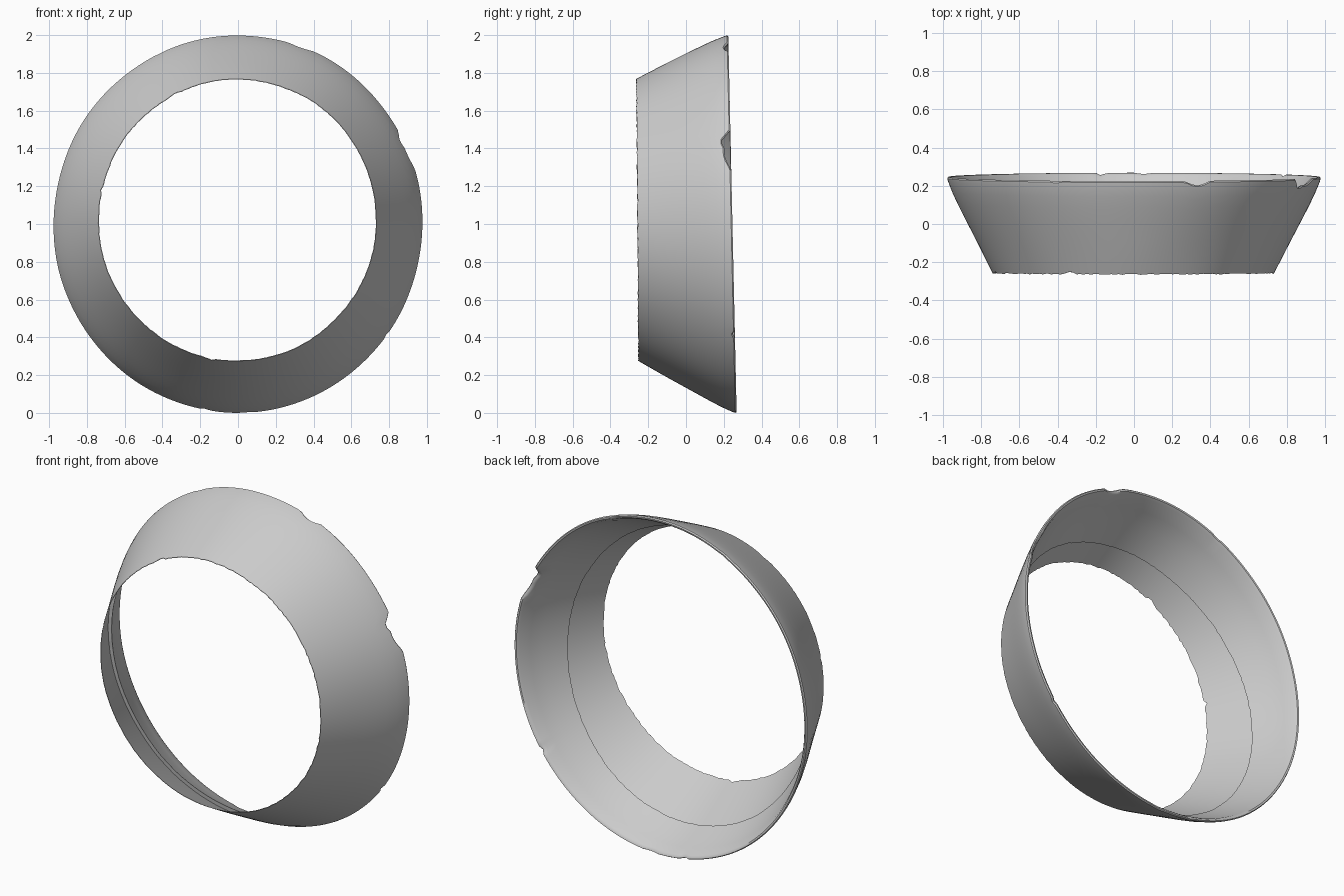
import bpy, bmesh, math, random
from mathutils import noise, Vector

if "Cube" in bpy.data.objects:
    bpy.data.objects.remove(bpy.data.objects["Cube"])

random.seed(3)
N = 240                                  # segments around the ring

clay = bpy.data.materials.new("plain_grey")
clay.diffuse_color = (0.6, 0.6, 0.6, 1)
clay.use_nodes = True
clay.node_tree.nodes["Principled BSDF"].inputs["Base Color"].default_value = clay.diffuse_color

# chips in the back rim: angle in degrees, half width, depth
CHIPS = [(23, 6, 0.035), (27, 2.5, 0.025), (70, 4, 0.022), (-36, 1.5, 0.012),
         (-100, 1.2, 0.015), (-87, 3, 0.006), (115, 2, 0.005)]
# chips in the front edge
NICKS = [(-101, 1.2, 0.015), (168, 1.2, 0.015), (117, 3, 0.01)]


def chip(a, chips):
    """Depth of the broken edge at angle a."""
    total = 0
    for deg, width, depth in chips:
        d = (math.degrees(a) - deg + 180) % 360 - 180
        total += depth * max(0, 1 - (d / width) ** 2)
    return total


def front_y(a):
    return -0.257 - 0.006 * math.sin(a) + chip(a, NICKS) + random.uniform(-0.003, 0.003)


def rim_y(a):
    return 0.246 - 0.022 * math.sin(a)


def wall_point(a, y, inset=0.0):
    """Point on the flared wall, widening from front to back."""
    t = (y + 0.257) / (rim_y(a) + 0.257)
    flare = 1.06 * t - 0.06 * max(t, 0) ** 8          # straight, rounding at the rim
    rx = 0.736 + 0.243 * flare - inset
    rz = 0.746 + 0.257 * flare - inset
    cz = 1.025 - 0.025 * t
    c, s = math.cos(a), math.sin(a)
    wobble = 0.004 * noise.noise(Vector((c * 2, y * 3, s * 2)))
    return ((rx + wobble) * c - 0.003 * (1 - t), y, cz + (rz + wobble) * s)


# closed strip of quads: outer wall, rounded rim, inner lining with a raised end
bm = bmesh.new()
columns = []
for i in range(N):
    a = 2 * math.pi * i / N
    f, b = front_y(a), rim_y(a) - chip(a, CHIPS)
    line = (-0.025 - 0.085 * math.sin(a) - 0.02 * math.cos(a)  # where the lining ends
            + random.uniform(-0.002, 0.002))
    pts = [wall_point(a, f + (b - 0.022 - f) * k / 8) for k in range(9)]
    pts += [wall_point(a, b - 0.007, 0.001), wall_point(a, b, 0.008),
            wall_point(a, b - 0.002, 0.017), wall_point(a, b - 0.015, 0.023)]
    pts += [wall_point(a, line + (b - 0.015 - line) * (1 - k / 4), 0.023 + 0.001 * k)
            for k in range(1, 5)]
    pts += [wall_point(a, line + 0.004, 0.003), wall_point(a, f, 0.003)]
    columns.append([bm.verts.new(p) for p in pts])
for i in range(N):
    p, q = columns[i], columns[(i + 1) % N]
    for k in range(len(p)):
        n = (k + 1) % len(p)
        bm.faces.new((p[k], p[n], q[n], q[k]))
bmesh.ops.recalc_face_normals(bm, faces=bm.faces)

mesh = bpy.data.meshes.new("flared_ring")
bm.to_mesh(mesh)
bm.free()
ring = bpy.data.objects.new("flared_ring", mesh)
bpy.context.collection.objects.link(ring)
mesh.materials.append(clay)

# rest on the ground
low = min(v.co.z for v in mesh.vertices)
for v in mesh.vertices:
    v.co.z -= low

bpy.context.view_layer.objects.active = ring
ring.select_set(True)
bpy.ops.object.shade_smooth_by_angle(angle=math.radians(40))
